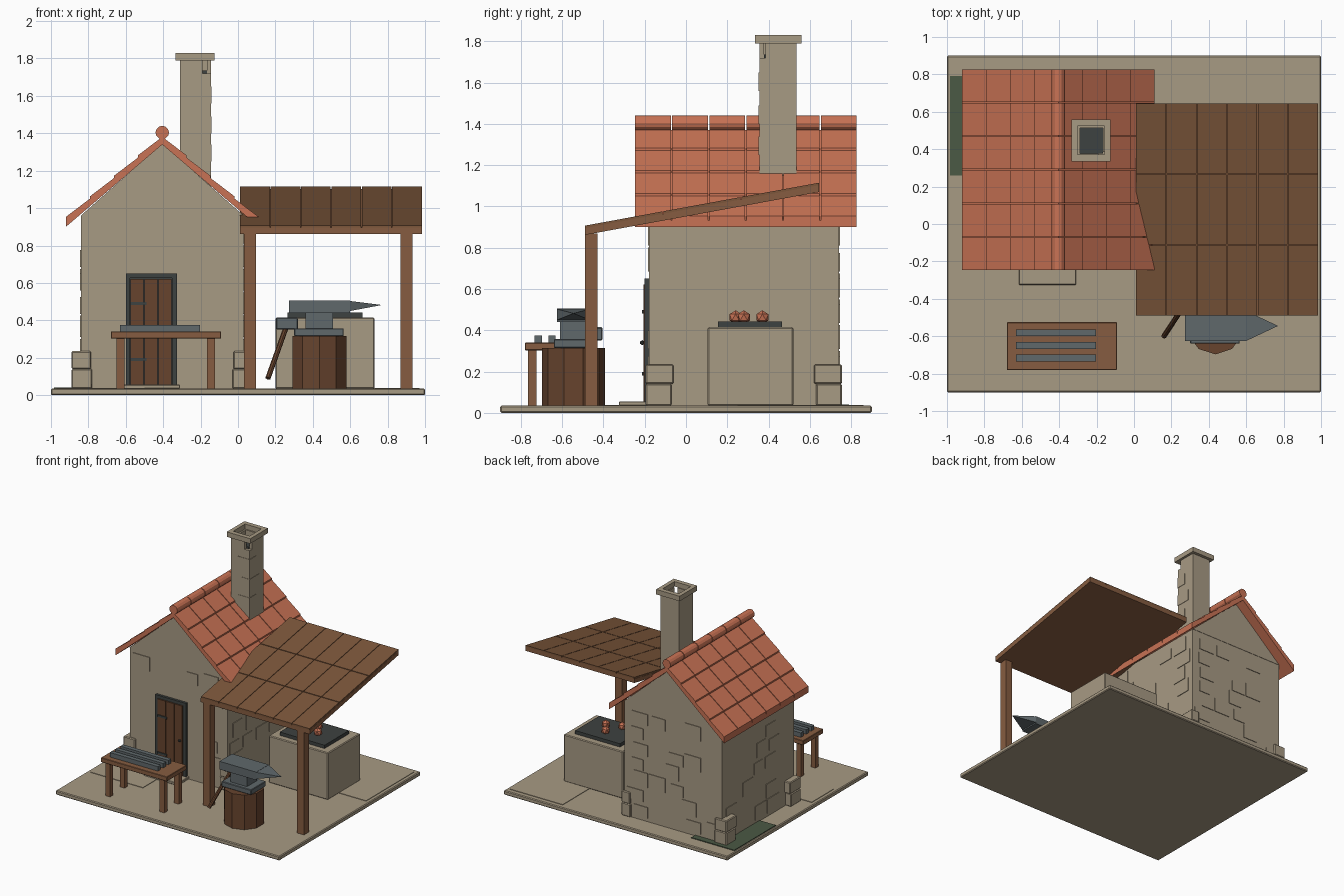
import bpy, bmesh, math, random
from mathutils import Vector

if "Cube" in bpy.data.objects:
    bpy.data.objects.remove(bpy.data.objects["Cube"])

random.seed(7)


def mat(name, r, g, b):
    m = bpy.data.materials.new(name)
    m.diffuse_color = (r, g, b, 1)
    m.use_nodes = True
    m.node_tree.nodes["Principled BSDF"].inputs["Base Color"].default_value = m.diffuse_color
    return m


STONE = mat("stone", 0.39, 0.325, 0.23)
TILE = mat("terracotta", 0.58, 0.17, 0.09)
WOOD = mat("wood", 0.24, 0.108, 0.052)
PLANK = mat("canopy_wood", 0.2, 0.093, 0.043)
DARKWOOD = mat("dark_wood", 0.135, 0.057, 0.027)
IRON = mat("iron", 0.115, 0.138, 0.147)
SOOT = mat("soot", 0.048, 0.054, 0.052)
GRASS = mat("grass", 0.07, 0.1, 0.058)


def finish(name, bm, m, bevel=0):
    bmesh.ops.recalc_face_normals(bm, faces=bm.faces)
    me = bpy.data.meshes.new(name)
    bm.to_mesh(me)
    bm.free()
    me.materials.append(m)
    ob = bpy.data.objects.new(name, me)
    bpy.context.collection.objects.link(ob)
    if bevel:
        b = ob.modifiers.new("bevel", "BEVEL")
        b.width, b.segments = bevel, 1
    return ob


def add_prism(bm, pts, a, b, axis):
    """Extrude a 2D profile from a to b along x, y or z."""
    def co(p, t):
        return {"x": (t, p[0], p[1]), "y": (p[0], t, p[1]), "z": (p[0], p[1], t)}[axis]
    lo = [bm.verts.new(co(p, a)) for p in pts]
    hi = [bm.verts.new(co(p, b)) for p in pts]
    bm.faces.new(lo)
    bm.faces.new(hi)
    for i in range(len(pts)):
        j = (i + 1) % len(pts)
        bm.faces.new((lo[i], lo[j], hi[j], hi[i]))


def add_box(bm, x0, x1, y0, y1, z0, z1):
    add_prism(bm, [(x0, y0), (x1, y0), (x1, y1), (x0, y1)], z0, z1, "z")


def boxes(name, m, *dims, bevel=0):
    bm = bmesh.new()
    for d in dims:
        add_box(bm, *d)
    return finish(name, bm, m, bevel)


def prism(name, m, pts, a, b, axis, bevel=0):
    bm = bmesh.new()
    add_prism(bm, pts, a, b, axis)
    return finish(name, bm, m, bevel)


def rod(name, m, p, q, r, n):
    p, q = Vector(p), Vector(q)
    bm = bmesh.new()
    bmesh.ops.create_cone(bm, cap_ends=True, segments=n, radius1=r, radius2=r, depth=(q - p).length)
    ob = finish(name, bm, m)
    ob.location = (p + q) / 2
    ob.rotation_mode = "QUATERNION"
    ob.rotation_quaternion = (q - p).to_track_quat("Z", "Y")
    return ob


# Ground slab, flagstones, grass patch and doorstep
G = 0.035
boxes("ground_slab", STONE, (-1, 1, -0.9, 0.9, 0, G), bevel=0.006)
boxes("flagstones", STONE, (-0.97, -0.5, -0.5, -0.22, G - 0.01, G + 0.004),
      (0.5, 0.97, 0.25, 0.86, G - 0.01, G + 0.004))
boxes("grass_patch", GRASS, (-0.985, -0.6, 0.26, 0.79, G - 0.01, G + 0.006))
boxes("doorstep", STONE, (-0.615, -0.31, -0.325, -0.17, G, 0.056), bevel=0.004)

# House walls with gables
X0, X1, Y0, Y1, CX, EAVE = -0.84, 0.03, -0.18, 0.74, -0.405, 0.96
boxes("house_walls", STONE, (X0, X1, Y0, Y1, G, EAVE))
prism("gables", STONE, [(X0, EAVE), (X1, EAVE), (CX, 1.345)], Y0 - 0.003, Y1 + 0.003, "y")

# Thin raised wall stones on all four sides
bm = bmesh.new()
T = 0.005
for row in range(7):
    z0 = 0.06 + row * 0.125
    for side in range(4):
        lo, hi = (X0, X1) if side < 2 else (Y0, Y1)
        for k in range(5):
            if random.random() > 0.42:
                continue
            w = (hi - lo) / 5.5
            u0 = lo + 0.03 + k * w + (row % 2) * 0.04
            u1, z1 = u0 + w * random.uniform(0.6, 0.95), z0 + random.choice((0.09, 0.115))
            if side == 0 and u1 > -0.61 and u0 < -0.31 and z0 < 0.66:
                continue
            if side < 2:
                y = (Y0, Y1)[side]
                add_box(bm, u0, u1, y - T, y + T, z0, z1)
            else:
                x = (X0, X1)[side - 2]
                add_box(bm, x - T, x + T, u0, u1, z0, z1)
finish("wall_stones", bm, STONE)

# Corner footing stones, two courses per corner
bm = bmesh.new()
for sx, x in ((-1, X0), (1, X1)):
    for sy, y in ((-1, Y0), (1, Y1)):
        for z0, z1, a, b in ((G, 0.14, 0.06, 0.11), (0.14, 0.235, 0.055, 0.12)):
            xs = sorted((x + sx * (0.05 if sx < 0 else 0.02), x - sx * a))
            ys = sorted((y + sy * 0.015, y - sy * b))
            add_box(bm, *xs, *ys, z0, z1)
finish("corner_stones", bm, STONE, 0.006)

# Door: iron frame, three planks, hinges and knob
boxes("door_frame", SOOT, (-0.6, -0.577, -0.2, -0.17, 0.05, 0.65),
      (-0.353, -0.325, -0.2, -0.17, 0.05, 0.65), (-0.6, -0.325, -0.2, -0.17, 0.625, 0.65),
      (-0.59, -0.33, -0.186, -0.17, 0.05, 0.64))
boxes("door_planks", DARKWOOD, *[(-0.576 + i * 0.075, -0.505 + i * 0.075, -0.205, -0.18, 0.055, 0.622)
                                 for i in range(3)])
boxes("door_hinges", SOOT, *[(-0.575, -0.49, -0.212, -0.2, z, z + 0.016) for z in (0.182, 0.482)])
bm = bmesh.new()
bmesh.ops.create_icosphere(bm, subdivisions=1, radius=0.012)
finish("door_knob", bm, SOOT).location = (-0.375, -0.212, 0.34)

# Gable roof: slab on each side plus overlapping tiles
RY0, RY1, COLS, ROWS = -0.25, 0.83, 6, 4
bs, bt = bmesh.new(), bmesh.new()
for s in (-1, 1):
    def P(t, dz):
        return (CX + s * 0.515 * t, 1.385 - 0.44 * t + dz)
    add_prism(bs, [P(0, -0.045), P(1, -0.045), P(1, -0.014), P(0, -0.014)], RY0 + 0.003, RY1 - 0.003, "y")
    for r in range(ROWS):
        a, b = r / ROWS, (r + 1) / ROWS
        prof = [P(a, -0.016), P(b, -0.016), P(b, 0.008), P(a, -0.004)]
        for c in range(COLS):
            w = (RY1 - RY0) / COLS
            add_prism(bt, prof, RY0 + c * w + 0.003, RY0 + (c + 1) * w - 0.003, "y")
finish("roof_slab", bs, TILE)
finish("roof_tiles", bt, TILE)
for c in range(COLS):
    w = (RY1 - RY0) / COLS
    rod("ridge_tile", TILE, (CX, RY0 + c * w + 0.003, 1.404), (CX, RY0 + (c + 1) * w - 0.003, 1.404), 0.036, 12)

# Chimney: shaft, open collar with a missing corner, soot floor, cap ring
boxes("chimney_shaft", STONE, (-0.31, -0.145, 0.355, 0.535, 1.05, 1.72))
boxes("chimney_collar", STONE, (-0.31, -0.19, 0.355, 0.377, 1.72, 1.79), (-0.31, -0.29, 0.355, 0.535, 1.72, 1.79),
      (-0.31, -0.145, 0.513, 0.535, 1.72, 1.79), (-0.165, -0.145, 0.385, 0.535, 1.72, 1.79))
boxes("chimney_flue", SOOT, (-0.29, -0.165, 0.377, 0.513, 1.71, 1.735))
boxes("chimney_cap", STONE, (-0.335, -0.125, 0.335, 0.372, 1.79, 1.83), (-0.335, -0.125, 0.523, 0.56, 1.79, 1.83),
      (-0.335, -0.303, 0.372, 0.523, 1.79, 1.83), (-0.157, -0.125, 0.372, 0.523, 1.79, 1.83))
boxes("chimney_stones", STONE, *[(-0.25 + o, -0.142, 0.352, 0.44 + o, z, z + 0.09)
                                 for z, o in ((1.25, 0), (1.4, 0.04), (1.56, 0))])

# Sloping lean-to canopy: slab, plank panels, two posts
def slope(y, dz):
    return (y, 0.907 + (y + 0.49) * 0.208 / 1.135 + dz)


CX0, CX1, CY0, CY1 = 0.01, 0.985, -0.49, 0.645
prism("canopy_slab", WOOD, [slope(CY0, -0.045), slope(CY1, -0.045), slope(CY1, -0.012), slope(CY0, -0.012)],
      CX0, CX1, "x")
bm = bmesh.new()
for i in range(6):
    for j in range(3):
        w, d = (CX1 - CX0) / 6, (CY1 - CY0) / 3
        a, b = CY0 + j * d + (0.003 if j else 0), CY0 + (j + 1) * d - (0.003 if j < 2 else 0)
        add_prism(bm, [slope(a, -0.014), slope(b, -0.014), slope(b, 0), slope(a, 0)],
                  CX0 + i * w + 0.002, CX0 + (i + 1) * w - 0.002, "x")
finish("canopy_planks", bm, PLANK)
boxes("canopy_posts", WOOD, *[(x, x + 0.063, -0.49, -0.428, G, 0.87) for x in (0.032, 0.87)])

# Forge hearth with soot bed and embers
boxes("forge", STONE, (0.2, 0.73, 0.105, 0.52, G, 0.415), bevel=0.006)
boxes("coal_bed", SOOT, (0.265, 0.665, 0.155, 0.465, 0.41, 0.442))
bm = bmesh.new()
for x, y in ((0.4, 0.24), (0.52, 0.28), (0.46, 0.37)):
    g = bmesh.ops.create_icosphere(bm, subdivisions=1, radius=0.034)
    bmesh.ops.translate(bm, verts=g["verts"], vec=(x, y, 0.463))
finish("embers", bm, TILE)

# Stump and anvil
AX, AY = 0.435, -0.545
rod("stump", DARKWOOD, (AX, AY, G), (AX, AY, 0.315), 0.152, 10)
boxes("anvil_foot", IRON, (0.3, 0.565, AY - 0.095, AY + 0.095, 0.315, 0.357), bevel=0.004)
boxes("anvil_waist", IRON, (0.36, 0.507, AY - 0.065, AY + 0.065, 0.355, 0.445))
boxes("anvil_top", IRON, (0.272, 0.6, AY - 0.08, AY + 0.08, 0.44, 0.505))
bm = bmesh.new()
ring = [bm.verts.new((0.6, AY + y, z)) for y, z in ((-0.08, 0.45), (0.08, 0.45), (0.08, 0.503), (-0.08, 0.503))]
tip = bm.verts.new((0.77, AY, 0.482))
bm.faces.new(ring)
for i in range(4):
    bm.faces.new((ring[i], ring[(i + 1) % 4], tip))
finish("anvil_horn", bm, IRON)

# Leaning hammer
rod("hammer_handle", DARKWOOD, (0.16, -0.6, 0.09), (0.265, -0.44, 0.385), 0.014, 8)
boxes("hammer_head", IRON, (0.203, 0.32, -0.475, -0.405, 0.35, 0.415), bevel=0.005)

# Workbench with iron bars on top
boxes("bench_top", WOOD, (-0.68, -0.09, -0.78, -0.525, 0.303, 0.34), bevel=0.003)
boxes("bench_legs", WOOD, *[(x, x + 0.042, y, y + 0.04, G, 0.305) for x in (-0.65, -0.165) for y in (-0.765, -0.58)])
boxes("iron_bars", IRON, *[(-0.632, -0.203, y - 0.018, y + 0.018, 0.34, 0.376) for y in (-0.582, -0.649, -0.716)])
